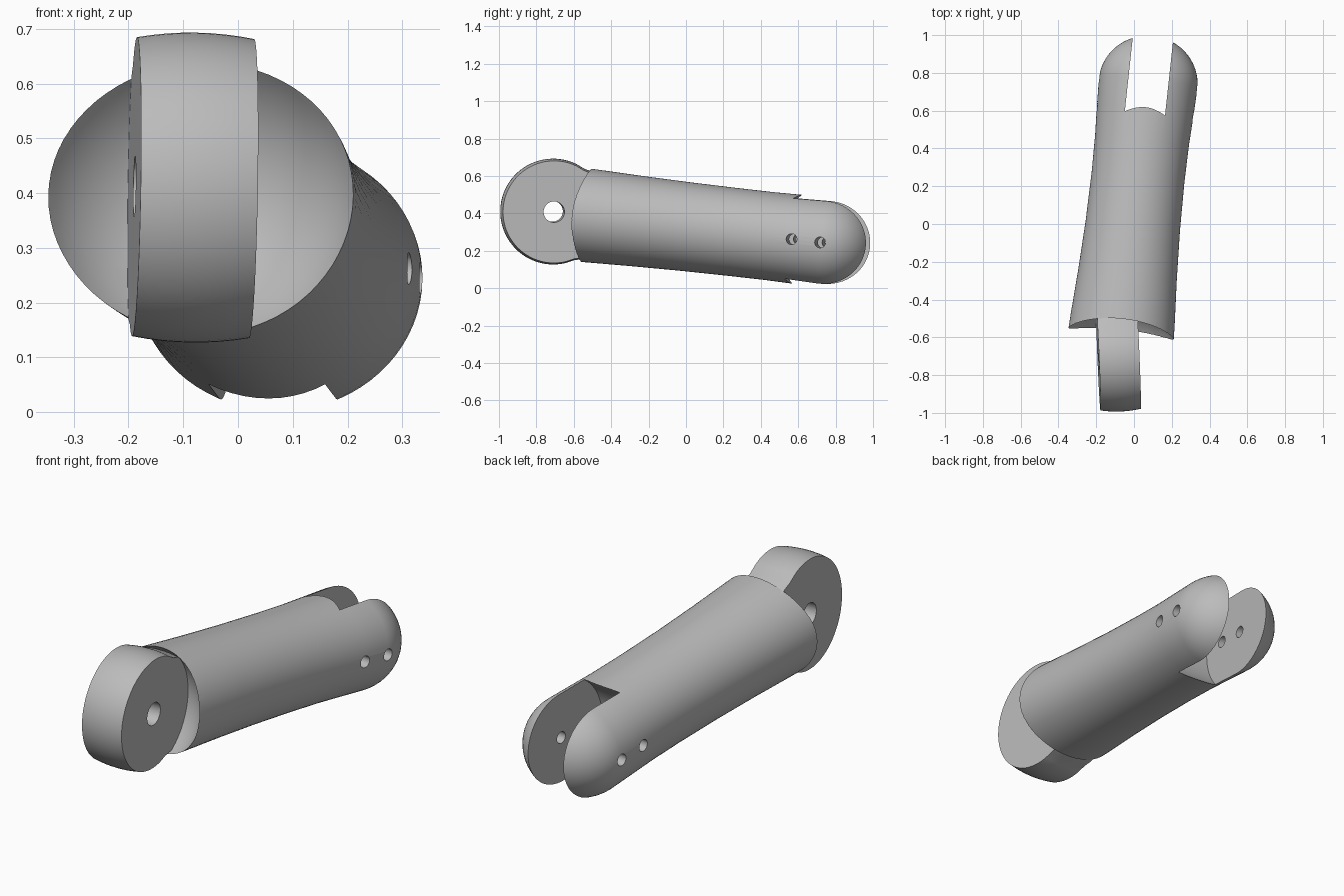
import bpy, bmesh
from math import sin, cos, pi, radians
from mathutils import Matrix, Vector

cube = bpy.data.objects.get("Cube")
if cube:
    bpy.data.objects.remove(cube, do_unlink=True)

grey = bpy.data.materials.new("plain grey")
grey.use_nodes = True
GREY = (0.5, 0.5, 0.5, 1)
grey.diffuse_color = GREY
grey.node_tree.nodes["Principled BSDF"].inputs["Base Color"].default_value = GREY

# Local frame: origin at the rear pivot, y running along the segment
rear = Vector((0.075, 0.745, 0.245))
front = Vector((-0.082, -0.71, 0.41))
axis_y = (rear - front).normalized()
axis_x = axis_y.cross(Vector((0, 0, 1))).normalized()
axis_z = axis_x.cross(axis_y)
frame = Matrix((axis_x, axis_y, axis_z)).transposed().to_4x4()
frame.translation = rear
LENGTH = (rear - front).length
# The tongue is turned a little about its own pivot
tongue_frame = frame @ Matrix.Translation((0, -LENGTH, 0)) @ Matrix.Rotation(0.15, 4, 'Z')


def loft(name, rings, matrix):
    """Skin a list of equal-length rings and cap both ends."""
    bm = bmesh.new()
    loops = [[bm.verts.new(matrix @ Vector(p)) for p in ring] for ring in rings]
    n = len(loops[0])
    for a, b in zip(loops, loops[1:]):
        for i in range(n):
            j = (i + 1) % n
            bm.faces.new((a[i], a[j], b[j], b[i]))
    bm.faces.new(loops[0])
    bm.faces.new(loops[-1])
    bmesh.ops.recalc_face_normals(bm, faces=bm.faces)
    mesh = bpy.data.meshes.new(name)
    bm.to_mesh(mesh)
    bm.free()
    mesh.materials.append(grey)
    obj = bpy.data.objects.new(name, mesh)
    bpy.context.collection.objects.link(obj)
    return obj


def ellipse(y, rx, rz, n=72):
    return [(rx * cos(2 * pi * i / n), y, rz * sin(2 * pi * i / n)) for i in range(n)]


def extrude(name, profile, stations, matrix):
    """Extrude a (y, z) profile across x, scaled at each (x, scale) station."""
    return loft(name, [[(x, y * k, z * k) for y, z in profile] for x, k in stations], matrix)


def pin(name, y, r, matrix):
    circle = [(y + r * cos(2 * pi * i / 32), r * sin(2 * pi * i / 32)) for i in range(32)]
    return extrude(name, circle, [(-0.5, 1), (0.5, 1)], matrix)


def boolean(obj, other, operation):
    mod = obj.modifiers.new(operation.lower(), 'BOOLEAN')
    mod.operation, mod.solver, mod.object = operation, 'EXACT', other
    bpy.context.view_layer.objects.active = obj
    bpy.ops.object.modifier_apply(modifier=mod.name)
    bpy.data.objects.remove(other, do_unlink=True)


# Body: gently waisted tube with a domed rear end
sections = [(-1.45, 0.285, 0.253), (-1.27, 0.277, 0.25), (-1.02, 0.262, 0.243),
            (-0.76, 0.251, 0.238), (-0.5, 0.247, 0.236), (-0.3, 0.25, 0.236),
            (-0.15, 0.257, 0.239)]
sections += [(0.252 * sin(a), 0.262 * cos(a), 0.243 * cos(a))
             for a in (radians(d) for d in range(0, 88, 6))]
body = loft("finger_segment", [ellipse(*s) for s in sections], frame)

# Ball socket hollowed into the front end
bm = bmesh.new()
bmesh.ops.create_uvsphere(bm, u_segments=64, v_segments=32, radius=0.31, matrix=tongue_frame)
mesh = bpy.data.meshes.new("socket_cutter")
bm.to_mesh(mesh)
bm.free()
mesh.materials.append(grey)
socket = bpy.data.objects.new("socket_cutter", mesh)
bpy.context.collection.objects.link(socket)
boolean(body, socket, 'DIFFERENCE')

# Rear fork slot with a round floor
arc = [radians(90 + 180 * i / 40) for i in range(41)]
slot = [(0.285 * cos(a), 0.285 * sin(a)) for a in arc] + [(0.5, -0.285), (0.5, 0.285)]
boolean(body, extrude("slot_cutter", slot, [(-0.107, 1), (0.107, 1)], frame), 'DIFFERENCE')

# Front tongue: crowned disc with a neck running into the body
arc = [radians(70 + 220 * i / 48) for i in range(49)]
neck = [(0.14, 0.246), (0.19, 0.234), (0.25, 0.2), (0.34, 0.15)]
tongue = [(0.283 * cos(a), 0.283 * sin(a)) for a in arc]
tongue += [(y, -z) for y, z in neck] + neck[::-1]
crown = [(0.107 * t / 4, 1 - 0.035 * (t / 4) ** 2) for t in range(-4, 5)]
boolean(body, extrude("tongue", tongue, crown, tongue_frame), 'UNION')

# Pivot holes
boolean(body, pin("tongue_hole_cutter", 0, 0.056, tongue_frame), 'DIFFERENCE')
for y in (0, -0.155):
    boolean(body, pin("fork_hole_cutter", y, 0.029, frame), 'DIFFERENCE')

# Smooth shading with crisp cut edges
bpy.ops.object.select_all(action='DESELECT')
body.select_set(True)
bpy.context.view_layer.objects.active = body
bpy.ops.object.shade_smooth_by_angle(angle=radians(30))
